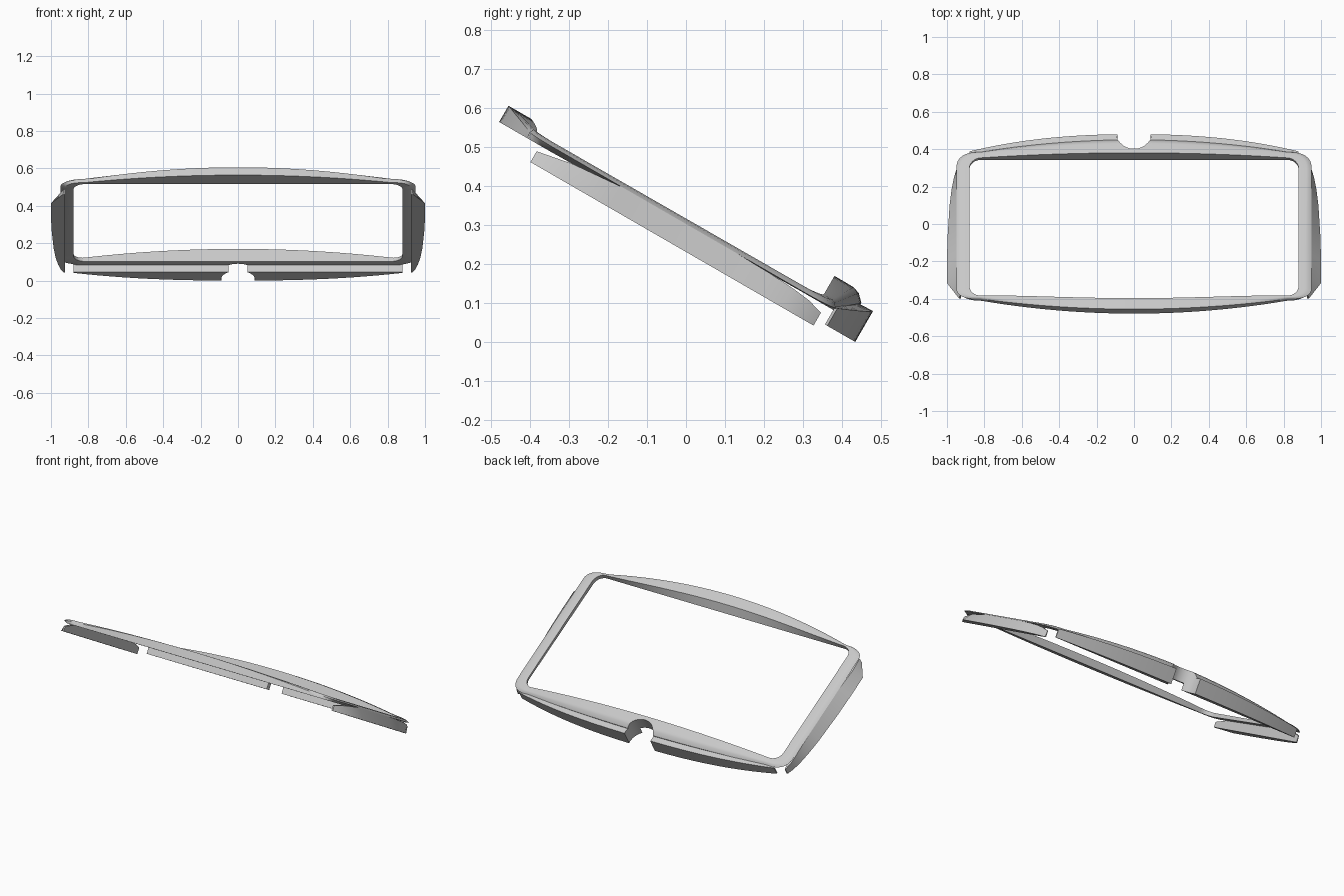
import bpy, bmesh, math
from mathutils import Matrix

cube = bpy.data.objects.get("Cube")
if cube:
    bpy.data.objects.remove(cube)

TILT = Matrix.Rotation(math.radians(-30), 4, 'X')
grey = bpy.data.materials.new("plain grey")
grey.use_nodes = True
COLOR = (0.58, 0.58, 0.58, 1)
grey.diffuse_color = COLOR
grey.node_tree.nodes["Principled BSDF"].inputs["Base Color"].default_value = COLOR


def loft(name, sections, closed):
    """Skin a row of equal cross-sections, tilted into place."""
    bm = bmesh.new()
    rows = [[bm.verts.new(p) for p in s] for s in sections]
    n = len(rows[0])
    pairs = list(zip(rows, rows[1:]))
    if closed:
        pairs.append((rows[-1], rows[0]))
    else:
        bm.faces.new(rows[0])
        bm.faces.new(rows[-1])
    for a, b in pairs:
        for i in range(n):
            j = (i + 1) % n
            bm.faces.new((a[i], a[j], b[j], b[i]))
    bmesh.ops.recalc_face_normals(bm, faces=bm.faces)
    bm.transform(TILT)
    mesh = bpy.data.meshes.new(name)
    bm.to_mesh(mesh)
    bm.free()
    mesh.materials.append(grey)
    ob = bpy.data.objects.new(name, mesh)
    bpy.context.collection.objects.link(ob)
    return ob


def smooth(ob):
    bpy.ops.object.select_all(action='DESELECT')
    ob.select_set(True)
    bpy.context.view_layer.objects.active = ob
    bpy.ops.object.shade_smooth_by_angle(angle=math.radians(32))


# Frame outline: opening half width, corner centres, bowed outer edges
CX, R, FRONT, BACK = 0.82, 0.06, -0.54, 0.185


def outer_edge(x, back):
    q = (x / CX) ** 2
    return 0.34 - 0.05 * q if back else -0.697 + 0.08 * q


def frame_section(ix, iu, ox, ou, back, side):
    """Cross-section from the opening to the outer edge."""
    f = max(0, 1 - (ix / 0.88) ** 2)
    if back:
        low, top, edge, start, mid = 0.26, 0.275 + 0.062 * f, 0.262 + 0.05 * f, 0, 0.6
    else:
        low, top, edge, start, mid = 0.249, 0.273 + 0.024 * f, 0.262 + 0.035 * f, 0.3 * f, 0.5 + 0.4 * f

    def at(s, w):
        return (ix + (ox - ix) * s, iu + (ou - iu) * s, w)
    shoulder = edge + (top - edge) * 0.75
    return [at(0, low), at(start, top), at(mid, top), at(0.5 + mid / 2, shoulder),
            at(1, edge), at(1 - 0.35 * side, low)]


sections = []
for back in (False, True):
    sign = 1 if back else -1
    cu = BACK if back else FRONT
    ru = abs(outer_edge(CX, back) - cu)
    half = []
    # long bar
    for i in range(33):
        x = CX * (i / 16 - 1)
        half.append(frame_section(x, cu + sign * R, x, outer_edge(x, back), back, 0))
    # rounded corners at both ends
    for i in range(1, 9):
        a = math.pi / 2 * (1 - i / 8)
        c, s = max(0, math.cos(a)), max(0, math.sin(a))
        oc, os = c ** 0.75, s ** 0.75
        for m in (1, -1):
            sec = frame_section(m * (CX + R * c), cu + sign * R * s,
                                m * (CX + 0.13 * oc), cu + sign * ru * os, back, c)
            half.append(sec) if m > 0 else half.insert(0, sec)
    sections += half[::-1] if back else half
frame = loft("frame", sections, True)

# Rear skirt under the back bar
skirt_sections = []
for i in range(45):
    x = 0.88 * (i / 22 - 1)
    t = abs(x) / 0.88
    out = 0.376 - 0.083 * t ** 2.4
    top = 0.309 - 0.04 * t ** 2
    skirt_sections.append([(x, 0.286, 0.217), (x, out, 0.217), (x, out, top), (x, 0.286, top - 0.004)])
skirt = loft("rear_skirt", skirt_sections, False)

# Round notch through the middle of the back
ring = [(0.09 * math.cos(k * math.pi / 24), 0.36 + 0.09 * math.sin(k * math.pi / 24)) for k in range(48)]
cutter = loft("notch_cutter", [[(x, u, w) for x, u in ring] for w in (0.1, 0.5)], False)
for ob in (frame, skirt):
    mod = ob.modifiers.new("notch", 'BOOLEAN')
    mod.operation = 'DIFFERENCE'
    mod.solver = 'EXACT'
    mod.object = cutter
    bpy.context.view_layer.objects.active = ob
    bpy.ops.object.modifier_apply(modifier=mod.name)
cutter.hide_render = True
cutter.hide_set(True)

# Wedge-shaped side wings: position along the slope, outer reach, top height
PATH = [(-0.576, 0.935, 0.232), (-0.48, 1.0, 0.25), (-0.34, 1.0, 0.262), (-0.2, 0.997, 0.262),
        (0, 0.986, 0.262), (0.1, 0.975, 0.26), (0.17, 0.963, 0.256),
        (0.22, 0.95, 0.25), (0.262, 0.932, 0.238)]
wings = []
for name, m in (("left_wing", 1), ("right_wing", -1)):
    wings.append(loft(name, [[(m * 0.924, u, 0.2), (m * 0.924, u, t),
                              (m * min(x - 0.004, 0.95), u, t), (m * x, u, 0.2)]
                             for u, x, t in PATH], False))

for ob in [frame, skirt] + wings:
    smooth(ob)
